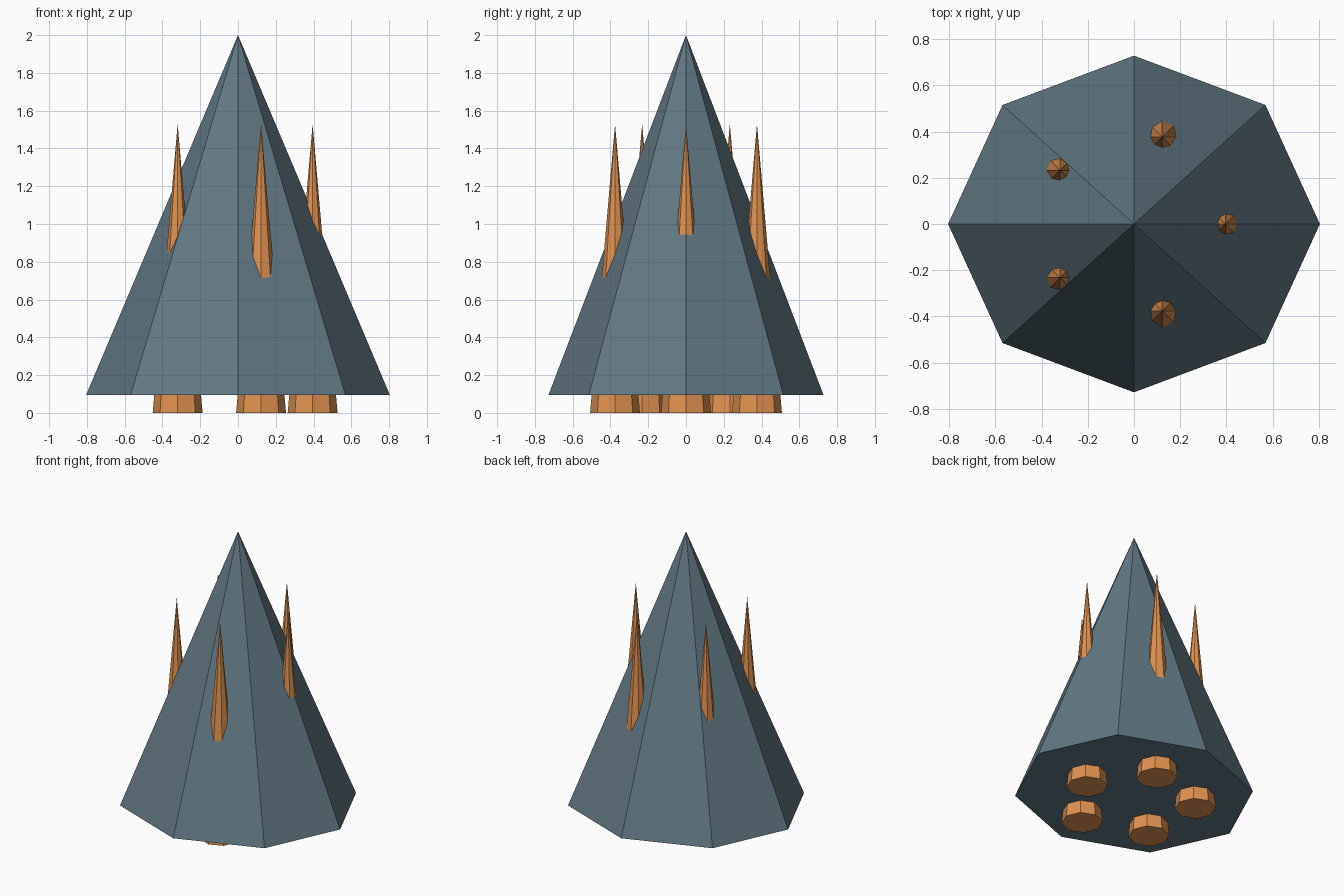
import bpy
from math import cos, sin, tau

if "Cube" in bpy.data.objects:
    bpy.data.objects.remove(bpy.data.objects["Cube"])


def material(name, rgb):
    m = bpy.data.materials.new(name)
    m.diffuse_color = (*rgb, 1)
    m.use_nodes = True
    m.node_tree.nodes["Principled BSDF"].inputs["Base Color"].default_value = m.diffuse_color
    return m


def cone(name, x, y, z0, z1, rx, ry, mat):
    """Eight-sided flat-shaded cone from z0 up to a point at z1."""
    bpy.ops.mesh.primitive_cone_add(vertices=8, radius1=1, radius2=0, depth=z1 - z0,
                                    location=(x, y, (z0 + z1) / 2))
    ob = bpy.context.object
    ob.name = name
    ob.scale = (rx, ry, 1)
    bpy.ops.object.transform_apply(location=False, rotation=False, scale=True)
    ob.data.materials.append(mat)
    return ob


slate = material("slate", (0.12, 0.19, 0.23))
orange = material("orange", (0.75, 0.29, 0.08))

# Large body cone, slightly wider than deep
cone("body", 0, 0, 0.095, 2.0, 0.804, 0.728, slate)

# Ring of five slim spikes that pierce the body and stand on the ground
for i in range(5):
    a = tau * i / 5
    cone(f"spike_{i + 1}", 0.395 * cos(a), 0.395 * sin(a), 0, 1.53, 0.132, 0.132, orange)
